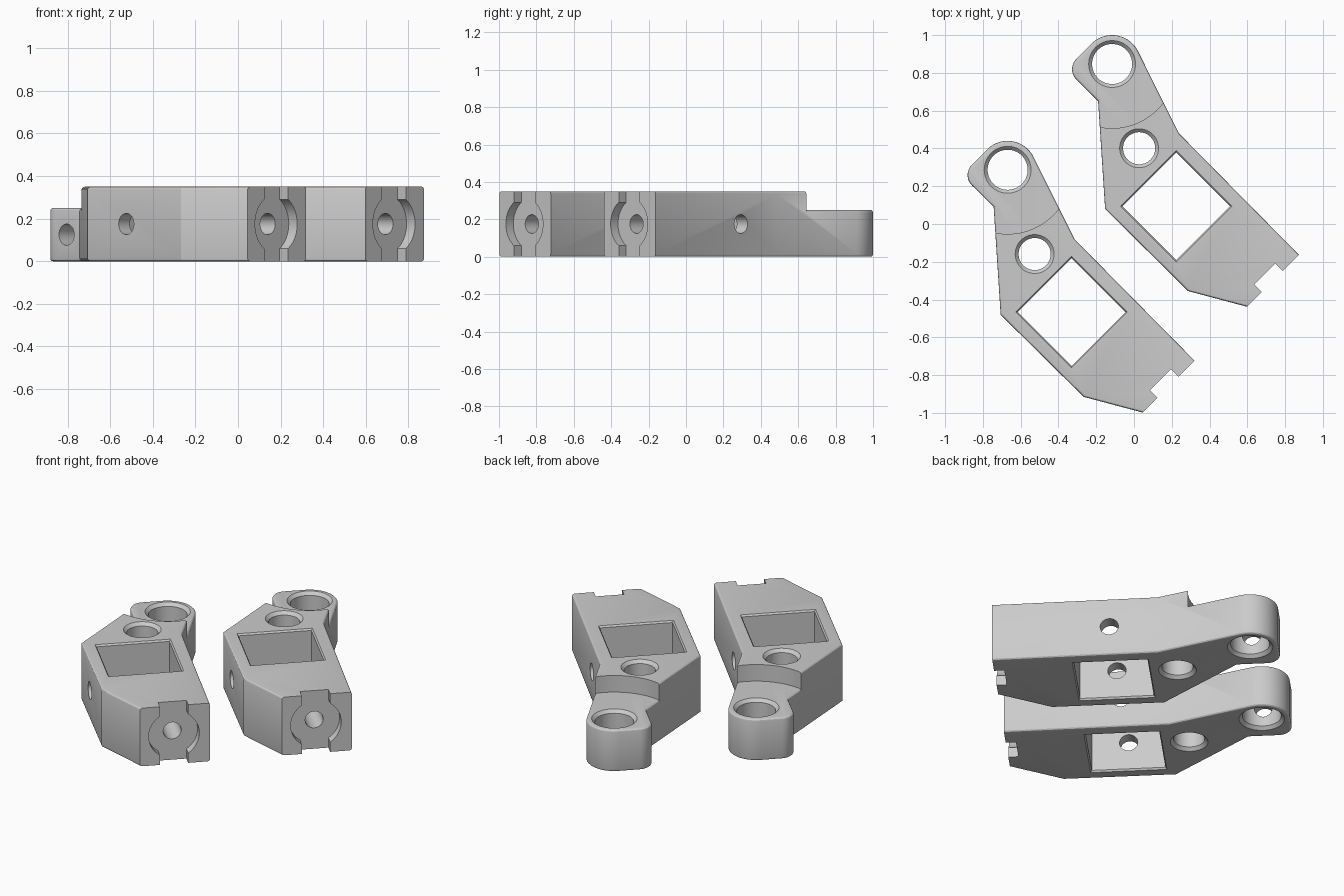
import bpy, bmesh, math
from mathutils import Vector, Matrix

if "Cube" in bpy.data.objects:
    bpy.data.objects.remove(bpy.data.objects["Cube"])

HEIGHT, EYE_HEIGHT, MID, ROUND = 0.35, 0.25, 0.175, 0.014
EYE = Vector((-0.669, 0.287))           # centre of the clamp eye
END = Vector((0.179, -0.864, MID))      # centre of the recess in the end face
WINDOW = Vector((-0.33, -0.466, MID))
OUT = Vector((1, -1, 0)).normalized()   # long axis, out of the end face
SIDE = Vector((1, 1, 0)).normalized()   # cross axis

grey = bpy.data.materials.new("plain grey")
grey.use_nodes = True
grey.diffuse_color = (0.6, 0.6, 0.6, 1)
grey.node_tree.nodes["Principled BSDF"].inputs["Base Color"].default_value = grey.diffuse_color


def arc(centre, radius, start, end, steps):
    angles = [math.radians(start + (end - start) * i / steps) for i in range(steps + 1)]
    return [(centre[0] + radius * math.cos(a), centre[1] + radius * math.sin(a)) for a in angles]


def loft(name, layers, place=Matrix()):
    """Closed solid through (height, outline) layers along local z."""
    bm = bmesh.new()
    loops = [[bm.verts.new(place @ Vector((x, y, z))) for x, y in pts] for z, pts in layers]
    bm.faces.new(loops[0][::-1])
    bm.faces.new(loops[-1])
    count = len(loops[0])
    for low, high in zip(loops, loops[1:]):
        for i in range(count):
            j = (i + 1) % count
            bm.faces.new((low[i], low[j], high[j], high[i]))
    mesh = bpy.data.meshes.new(name)
    bm.to_mesh(mesh)
    bm.free()
    obj = bpy.data.objects.new(name, mesh)
    bpy.context.collection.objects.link(obj)
    return obj


def circle(radius, sides, centre=(0, 0)):
    return arc(centre, radius, 0, 360, sides)[:-1]


def flared(centre, radius, sides, top, flare):
    """Vertical through hole with chamfered mouths."""
    wide = radius + flare + 0.02
    rings = [(-0.02, wide), (flare, radius), (top - flare, radius), (top + 0.02, wide)]
    return loft("cutter", [(z, circle(r, sides, centre)) for z, r in rings])


def across(start, direction, length, points):
    """Horizontal cutter with a given section, its local y pointing up."""
    up = Vector((0, 0, 1))
    turn = Matrix((up.cross(direction), up, direction)).transposed().to_4x4()
    return loft("cutter", [(0, points), (length, points)], Matrix.Translation(start) @ turn)


def cut(obj, cutters):
    for c in cutters:
        mod = obj.modifiers.new("cut", "BOOLEAN")
        mod.operation, mod.solver, mod.object = "DIFFERENCE", "EXACT", c
        bpy.context.view_layer.update()
        graph = bpy.context.evaluated_depsgraph_get()
        result = bpy.data.meshes.new_from_object(obj.evaluated_get(graph))
        obj.modifiers.clear()
        obj.data = result
        bpy.data.objects.remove(c)


# Outline, counter-clockwise: round eye, rounded lug, straight body, slanted end
outline = arc(EYE, 0.153, 27, 135, 24)
outline += arc((-0.804, 0.259), 0.077, 135, 225, 12)
outline += [(-0.743, 0.09), (-0.706, -0.481), (-0.267, -0.915),
            (0.045, -0.998), (0.32, -0.723), (-0.315, -0.08)]


def inset(depth):
    """Outline moved inward, except along the flat end face."""
    pts = [Vector(p) for p in outline]
    lines = []
    for a, b in zip(pts, pts[1:] + pts[:1]):
        normal = Vector((b.y - a.y, a.x - b.x)).normalized()
        lines.append((normal, 0 if normal.dot(OUT.xy) > 0.99 else -depth))
    moved = []
    for i, p in enumerate(pts):
        (n, d), (m, e) = lines[i - 1], lines[i]
        det = n.x * m.y - n.y * m.x
        moved.append((p.x + (d * m.y - e * n.y) / det, p.y + (e * n.x - d * m.x) / det))
    return moved


# Rounded rim as (depth, inset) steps, from the flat face to the wall
rim = [(ROUND * (1 - math.cos(a)), ROUND * (1 - math.sin(a)))
       for a in (i * math.pi / 6 for i in range(4))]
bracket = loft("front_bracket",
               [(z, inset(d)) for z, d in rim] + [(HEIGHT - z, inset(d)) for z, d in rim[::-1]])

# Lower the eye with a round step that keeps the eye's rim rounded
low_form = loft("cutter", [(0.1, inset(-0.02)), (0.2, inset(-0.02))]
                + [(EYE_HEIGHT - z, inset(d)) for z, d in rim[::-1]])
step = loft("cutter", [(z, circle(0.34, 96, EYE)) for z in (0.22, 0.5)])
cut(step, [low_form])

# Section of the end recess: a disc crossed by an upright slot
half_slot, disc = 0.0785, 0.14
reach = math.degrees(math.acos(half_slot / disc))
recess = arc((0, 0), disc, -reach, reach, 24) + [(half_slot, 0.3), (-half_slot, 0.3)]
recess += arc((0, 0), disc, 180 - reach, 180 + reach, 24) + [(-half_slot, -0.3), (half_slot, -0.3)]

# Vertical openings, end recess and cross holes
drill = circle(0.05, 40)
cut(bracket, [
    step,
    flared(EYE, 0.106, 64, EYE_HEIGHT, 0.018),
    flared((-0.526, -0.159), 0.085, 64, HEIGHT, 0.018),
    flared(WINDOW, 0.285, 4, HEIGHT, 0.01),
    across(END - OUT * 0.056, OUT, 0.2, recess),
    across(END - OUT * 0.3, OUT, 0.4, drill),
    across(WINDOW - SIDE * 0.5, SIDE, 1.0, drill),
    across(Vector((EYE.x, EYE.y, EYE_HEIGHT / 2)) - SIDE * 0.35, SIDE, 0.35, drill),
])

bracket.data.materials.clear()
bracket.data.materials.append(grey)
bpy.ops.object.select_all(action="DESELECT")
bracket.select_set(True)
bpy.context.view_layer.objects.active = bracket
bpy.ops.object.shade_smooth_by_angle(angle=math.radians(25))

# Second identical bracket
twin = bracket.copy()
twin.name = "back_bracket"
twin.location = (0.553, 0.56, 0)
bpy.context.collection.objects.link(twin)
